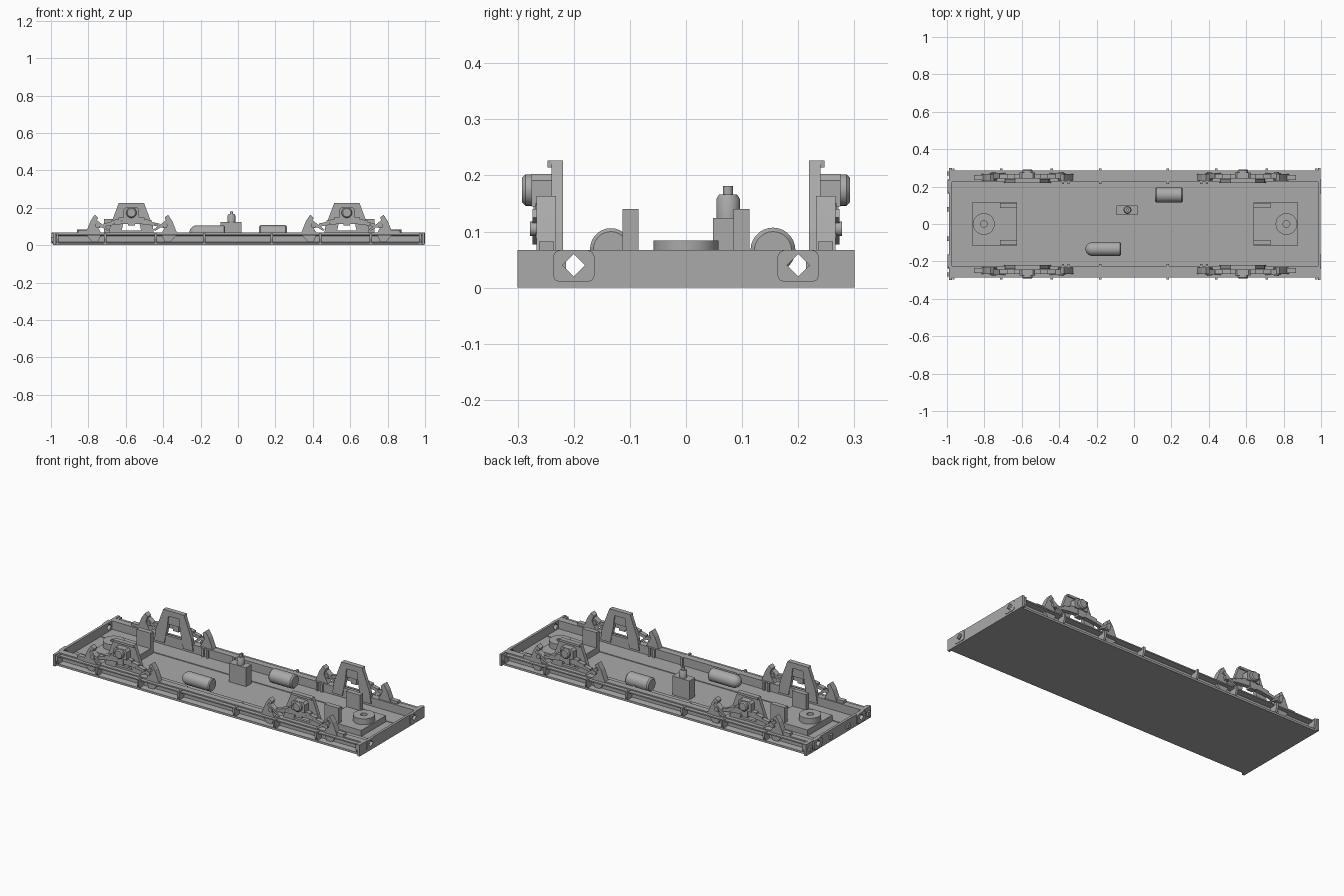
import bpy, bmesh, math
from mathutils import Matrix, Vector

old = bpy.data.objects.get("Cube")
if old:
    bpy.data.objects.remove(old, do_unlink=True)

grey = bpy.data.materials.new("plain grey")
grey.use_nodes = True
tone = (0.4, 0.4, 0.4, 1)
grey.diffuse_color = tone
grey.node_tree.nodes["Principled BSDF"].inputs["Base Color"].default_value = tone


def finish(name, bm):
    bmesh.ops.recalc_face_normals(bm, faces=bm.faces)
    mesh = bpy.data.meshes.new(name)
    bm.to_mesh(mesh)
    bm.free()
    mesh.materials.append(grey)
    ob = bpy.data.objects.new(name, mesh)
    bpy.context.collection.objects.link(ob)
    return ob


def box(name, x, y, z):
    bm = bmesh.new()
    bmesh.ops.create_cube(bm, size=1)
    for v in bm.verts:
        v.co = [lo + (c + 0.5) * (hi - lo) for c, (lo, hi) in zip(v.co, (x, y, z))]
    return finish(name, bm)


def prism(name, points, axis, lo, hi):
    """Extrude an outline along an axis; outline order is the other two axes."""
    bm = bmesh.new()
    def place(p):
        c = list(p)
        c.insert(axis, lo)
        return bm.verts.new(c)
    face = bm.faces.new([place(p) for p in points])
    new = bmesh.ops.extrude_face_region(bm, geom=[face])["geom"]
    shift = Vector((0, 0, 0))
    shift[axis] = hi - lo
    bmesh.ops.translate(bm, vec=shift, verts=[g for g in new if isinstance(g, bmesh.types.BMVert)])
    return finish(name, bm)


def smooth(ob):
    bpy.ops.object.select_all(action="DESELECT")
    ob.select_set(True)
    bpy.context.view_layer.objects.active = ob
    bpy.ops.object.shade_smooth_by_angle(angle=math.radians(35))


def lathe(name, profile, centre, axis):
    """Spin (radius, distance) pairs about an axis through centre."""
    bm = bmesh.new()
    verts = [bm.verts.new((r, 0, d)) for r, d in profile]
    edges = [bm.edges.new(pair) for pair in zip(verts, verts[1:])]
    bmesh.ops.spin(bm, geom=verts + edges, cent=(0, 0, 0), axis=(0, 0, 1),
                   angle=math.tau, steps=28)
    bmesh.ops.remove_doubles(bm, verts=bm.verts, dist=0.0002)
    turn = Vector((0, 0, 1)).rotation_difference(Vector(axis)).to_matrix().to_4x4()
    bmesh.ops.transform(bm, matrix=Matrix.Translation(centre) @ turn, verts=bm.verts)
    ob = finish(name, bm)
    smooth(ob)
    return ob


def side_box(name, x, y, z, s):
    return box(name, x, sorted((s * y[0], s * y[1])), z)


def side_prism(name, points, y, s):
    lo, hi = sorted((s * y[0], s * y[1]))
    return prism(name, points, 1, lo, hi)


# Floor plate with two raised edge strips
box("floor_plate", (-0.98, 0.99), (-0.265, 0.265), (0, 0.014))
for s in (-1, 1):
    side_box("floor_strip", (-0.97, 0.984), (0.118, 0.225), (0.01, 0.018), s)

# End beams with diamond openings in rounded plates
def end_panel(name, x0, x1, y0, y1, z0, z1, corner):
    """Two halves of a plate around each diamond opening."""
    for s in (-1, 1):
        r, zc, yc = 0.02, 0.04, 0.2
        c = corner
        for top in (0, 1):
            edge, k = (z1, 1) if top else (z0, -1)
            pts = [(y0, zc), (yc - r, zc), (yc, zc + k * r), (yc + r, zc), (y1, zc)]
            if c:
                pts += [(y1, edge - k * c), (y1 - c * 0.3, edge - k * c * 0.3), (y1 - c, edge),
                        (y0 + c, edge), (y0 + c * 0.3, edge - k * c * 0.3), (y0, edge - k * c)]
            else:
                pts += [(y1, edge), (y0, edge)]
            prism(name, [(s * y, z) for y, z in pts], 0, x0, x1)


end_panel("right_end_beam", -0.988, -0.973, 0, 0.3, 0, 0.067, 0)
end_panel("left_end_beam", 0.983, 0.997, 0, 0.3, 0, 0.067, 0)
end_panel("right_buffer_plate", -0.996, -0.988, 0.163, 0.237, 0.01, 0.067, 0.012)
end_panel("left_buffer_plate", 0.997, 1.0, 0.163, 0.237, 0.01, 0.067, 0.012)
for s in (-1, 1):
    for y in (0.08, 0.27):
        side_box("end_bolt_plate", (-1.0, -0.988), (y - 0.012, y + 0.012), (0.02, 0.045), s)

# Channel side beams, outer ribs and inner stiffeners
for s in (-1, 1):
    channel = [(0.225, 0), (0.285, 0), (0.285, 0.012), (0.25, 0.016), (0.25, 0.05),
               (0.285, 0.053), (0.285, 0.06), (0.262, 0.06), (0.262, 0.067), (0.225, 0.067)]
    prism("side_beam", [(s * y, z) for y, z in channel], 0, -0.98, 0.99)
    rib = [(0.245, 0.004), (0.288, 0.012), (0.298, 0.035), (0.298, 0.064), (0.245, 0.064)]
    for x in (-0.965, -0.71, -0.44, -0.18, 0.18, 0.44, 0.71, 0.975):
        prism("side_rib", [(s * y, z) for y, z in rib], 0, x - 0.006, x + 0.006)
    for x in (-0.38, -0.35, -0.18, 0.18, 0.36, 0.39):
        side_box("inner_stiffener", (x - 0.006, x + 0.006), (0.214, 0.226), (0.01, 0.067), s)

# Wheel guards, axle boxes, springs and spring brackets
def wheel_set(xc, s, outer):
    guard = [(-0.125, 0.03), (-0.115, 0.1), (-0.067, 0.227), (0.067, 0.227), (0.115, 0.1),
             (0.125, 0.03), (0.062, 0.03), (0.042, 0.125), (0.034, 0.195), (-0.034, 0.195),
             (-0.042, 0.125), (-0.062, 0.03)]
    side_prism("wheel_guard", [(xc + x, z) for x, z in guard], (0.219, 0.24), s)
    side_box("guard_top_lip", (xc - 0.067, xc + 0.067), (0.235, 0.247), (0.214, 0.227), s)
    side_box("guard_tie_bar", (xc - 0.11, xc + 0.11), (0.222, 0.238), (0.055, 0.078), s)
    hw, c = 0.042, 0.012
    block = [(-hw, 0.145), (hw, 0.145), (hw, 0.203 - c), (hw - c, 0.203),
             (c - hw, 0.203), (-hw, 0.203 - c)]
    side_prism("axle_box", [(xc + x, z) for x, z in block], (0.225, 0.275), s)
    lathe("axle_cap", [(0, 0), (0.028, 0), (0.028, 0.012), (0.022, 0.018), (0, 0.018)],
          (xc, s * 0.274, 0.174), (0, s, 0))
    # Stacked leaf spring, longest leaf nearest the floor
    for i, half in enumerate((0.19, 0.15, 0.11, 0.07)):
        xs = [half * (k / 5 - 1) for k in range(11)]
        crest = 0.115 + i * 0.009
        low = [(xc + x, crest - 0.75 * x * x) for x in xs]
        high = [(x, z + 0.009) for x, z in reversed(low)]
        side_prism("spring_leaf", low + high, (0.244, 0.268), s)
    side_box("spring_buckle", (xc - 0.018, xc + 0.018), (0.24, 0.272), (0.105, 0.15), s)
    for d in (-1, 1):
        bracket = [(0.16, 0.06), (0.178, 0.018), (0.21, 0.018), (0.246, 0.06),
                   (0.218, 0.13), (0.196, 0.163), (0.178, 0.148), (0.19, 0.118)]
        side_prism("spring_bracket", [(xc + d * x, z) for x, z in bracket], (0.232, 0.266), s)
        link = [(0.118, 0.083), (0.128, 0.077), (0.203, 0.125), (0.193, 0.14)]
        side_prism("spring_link", [(xc + d * x, z) for x, z in link], (0.242, 0.274), s)
        lathe("link_pin", [(0, 0), (0.013, 0), (0.013, 0.04), (0, 0.04)],
              (xc + d * 0.18, s * 0.238, 0.105), (0, s, 0))
    stub = sorted((xc + outer * 0.22, xc + outer * 0.285))
    side_box("bracket_foot", stub, (0.235, 0.262), (0.06, 0.082), s)


for s in (-1, 1):
    wheel_set(-0.57, s, -1)
    wheel_set(0.582, s, 1)

# Raised end pads with upright plates and pivot rings
for x0, x1, p0, p1, ring in ((-0.866, -0.626, -0.716, -0.626, -0.803),
                             (0.64, 0.877, 0.64, 0.73, 0.815)):
    box("pivot_pad", (x0, x1), (-0.115, 0.115), (0.01, 0.05))
    for s in (-1, 1):
        side_box("upright_plate", (p0, p1), (0.085, 0.113), (0.045, 0.14), s)
    lathe("pivot_ring", [(0.018, 0), (0.058, 0), (0.058, 0.035), (0.018, 0.035), (0.018, 0)],
          (ring, 0, 0.049), (0, 0, 1))

# Air tanks: one with a domed end, one with bevelled ends
dome = [(0.037 * math.sin(a * math.pi / 12), 0.15 + 0.04 * math.cos(a * math.pi / 12))
        for a in range(7)]
lathe("domed_tank", dome + [(0.037, 0.006), (0.031, 0), (0, 0)], (-0.07, -0.134, 0.069), (-1, 0, 0))
lathe("plain_tank", [(0, 0), (0.033, 0), (0.04, 0.008), (0.04, 0.142), (0.033, 0.15), (0, 0.15)],
      (0.112, 0.155, 0.067), (1, 0, 0))

# Valve block with cylinder and knob
box("valve_block", (-0.093, 0.018), (0.048, 0.1), (0.01, 0.124))
lathe("valve_cylinder", [(0, 0), (0.021, 0), (0.021, 0.036), (0.016, 0.044), (0.009, 0.044),
                         (0.009, 0.059), (0, 0.059)], (-0.035, 0.075, 0.122), (0, 0, 1))
